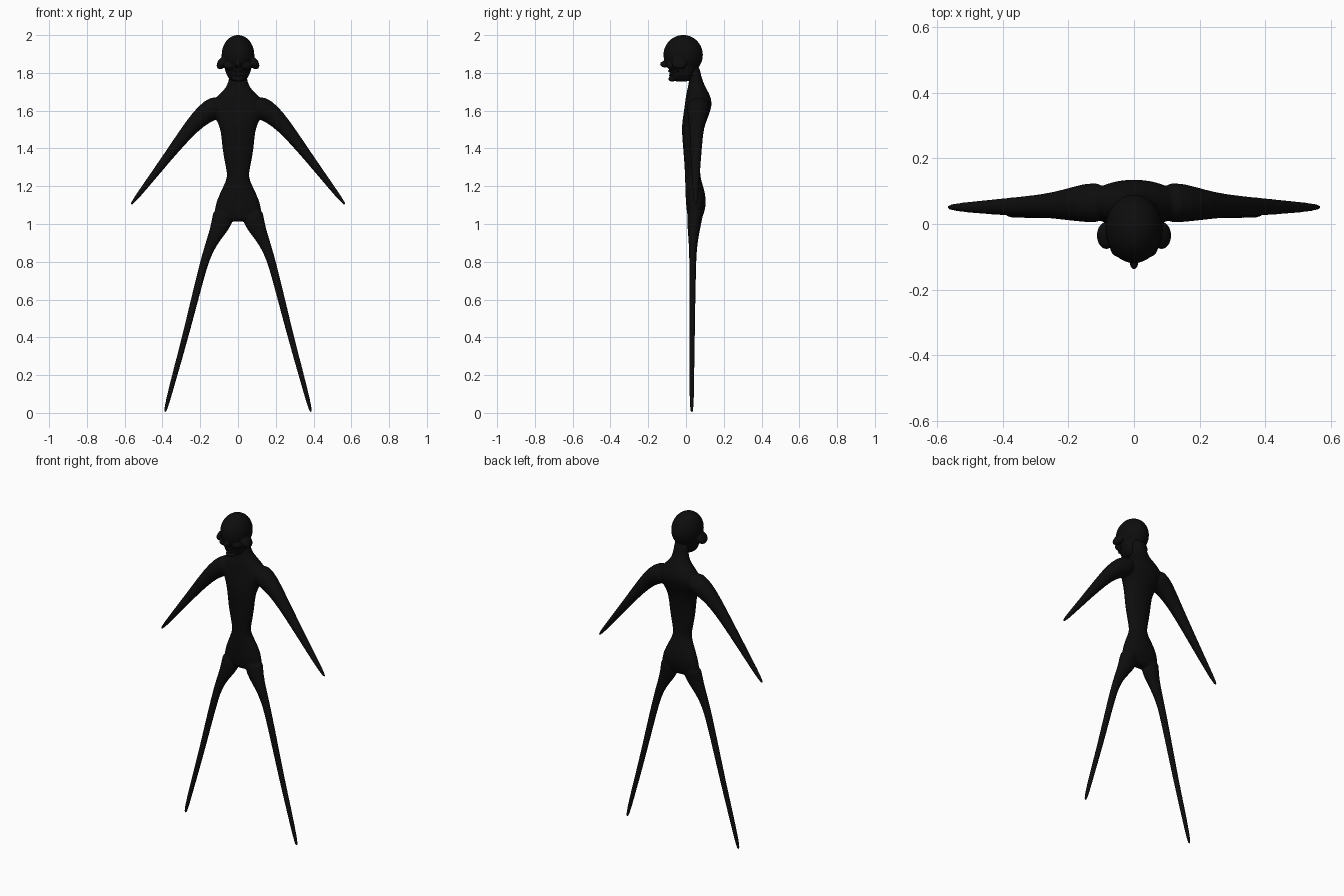
import bpy, bmesh, math
from mathutils import Vector, Matrix

if "Cube" in bpy.data.objects:
    bpy.data.objects.remove(bpy.data.objects["Cube"], do_unlink=True)

black = bpy.data.materials.new("matte black")
black.use_nodes = True
colour = (0.004, 0.004, 0.004, 1)
black.diffuse_color = colour
shader = next(n for n in black.node_tree.nodes if n.type == "BSDF_PRINCIPLED")
shader.inputs["Base Color"].default_value = colour
shader.inputs["Roughness"].default_value = 0.9

SIDES = 20


def loft(bm, rings, side=1):
    """Closed tube through rings of (x, z, half width, front y, back y)."""
    loops = []
    for i, (x, z, w, front, back) in enumerate(rings):
        a, b = rings[max(i - 1, 0)], rings[min(i + 1, len(rings) - 1)]
        t = Vector((b[0] - a[0], 0, b[1] - a[1])).normalized()
        across = Vector((-t.z, 0, t.x))
        mid, depth = (front + back) / 2, (back - front) / 2
        loop = []
        for k in range(SIDES):
            ang = math.tau * k / SIDES
            p = Vector((x, mid + depth * math.sin(ang), z)) + across * w * math.cos(ang)
            loop.append(bm.verts.new((p.x * side, p.y, p.z)))
        loops.append(loop)
    for a, b in zip(loops, loops[1:]):
        for k in range(SIDES):
            n = (k + 1) % SIDES
            bm.faces.new((a[k], a[n], b[n], b[k]))
    bm.faces.new(loops[0])
    bm.faces.new(loops[-1])


def ball(bm, centre, radii, tilt=0):
    m = (Matrix.Translation(centre) @ Matrix.Rotation(tilt, 4, "Y")
         @ Matrix.Diagonal((*radii, 1)))
    bmesh.ops.create_uvsphere(bm, u_segments=24, v_segments=16, radius=1, matrix=m)


def skin(name, bm, voxel, passes):
    """Fuse overlapping volumes into one smooth skin."""
    bmesh.ops.recalc_face_normals(bm, faces=bm.faces)
    mesh = bpy.data.meshes.new(name)
    bm.to_mesh(mesh)
    bm.free()
    mesh.materials.append(black)
    ob = bpy.data.objects.new(name, mesh)
    bpy.context.collection.objects.link(ob)
    sub = ob.modifiers.new("round", "SUBSURF")
    sub.levels = sub.render_levels = 1
    fuse = ob.modifiers.new("fuse", "REMESH")
    fuse.mode = "VOXEL"
    fuse.voxel_size = voxel
    fuse.use_smooth_shade = True
    relax = ob.modifiers.new("relax", "SMOOTH")
    relax.factor = 0.5
    relax.iterations = passes
    return ob


# Torso, from crotch to neck
body = bmesh.new()
loft(body, [
    (0, 1.01, .09, .015, .075), (0, 1.05, .132, .005, .095),
    (0, 1.12, .118, -.002, .112), (0, 1.2, .078, -.005, .092),
    (0, 1.25, .055, -.005, .075), (0, 1.3, .065, -.008, .075),
    (0, 1.4, .086, -.015, .08), (0, 1.5, .09, -.025, .092),
    (0, 1.56, .12, -.018, .115), (0, 1.61, .155, -.01, .135),
    (0, 1.65, .14, -.005, .138), (0, 1.69, .095, .0, .125),
    (0, 1.73, .056, .012, .1), (0, 1.78, .046, .018, .08),
    (0, 1.85, .046, .018, .07)])

for side in (1, -1):
    # Arm tapering to a point
    loft(body, [
        (.08, 1.635, .06, .0, .13), (.15, 1.603, .06, .005, .125),
        (.21, 1.555, .047, .012, .105), (.28, 1.475, .036, .02, .09),
        (.38, 1.345, .025, .025, .08), (.48, 1.214, .017, .032, .07),
        (.54, 1.136, .012, .038, .064), (.57, 1.098, .006, .045, .057)], side)
    # Leg tapering to a point
    loft(body, [
        (.07, 1.08, .06, .005, .1), (.085, 1.01, .056, .006, .082),
        (.115, .95, .04, .01, .07), (.14, .9, .031, .014, .062),
        (.16, .85, .026, .016, .057), (.181, .79, .022, .017, .054),
        (.23, .6, .02, .018, .05), (.28, .4, .017, .018, .047),
        (.335, .2, .015, .018, .044), (.375, .05, .012, .019, .042),
        (.388, -.003, .007, .023, .038)], side)
skin("body", body, .005, 5)

# Head: skull, jaw, nose, ears and cheeks
head = bmesh.new()
ball(head, (0, -.015, 1.895), (.088, .106, .106))
loft(head, [
    (0, 1.752, .034, -.08, .03), (0, 1.775, .055, -.086, .045),
    (0, 1.82, .073, -.09, .065), (0, 1.87, .08, -.11, .075)])
ball(head, (0, -.112, 1.846), (.014, .026, .018))
ball(head, (0, -.074, 1.768), (.032, .02, .014))
for side in (1, -1):
    ball(head, (.084 * side, -.035, 1.853), (.024, .042, .038), -.6 * side)
    ball(head, (.043 * side, -.072, 1.838), (.03, .03, .024))
skin("head", head, .004, 3)


def lip(name, z, y, lift):
    curve = bpy.data.curves.new(name, "CURVE")
    curve.dimensions = "3D"
    curve.bevel_depth = .006
    curve.bevel_resolution = 3
    curve.use_fill_caps = True
    line = curve.splines.new("POLY")
    line.points.add(12)
    for i, p in enumerate(line.points):
        s = i / 6 - 1
        p.co = (.062 * s, y + .045 * s * s, z + lift * s * s, 1)
    curve.materials.append(black)
    ob = bpy.data.objects.new(name, curve)
    bpy.context.collection.objects.link(ob)


# Wide smiling mouth
lip("upper_lip", 1.81, -.089, .025)
lip("lower_lip", 1.786, -.084, .03)
